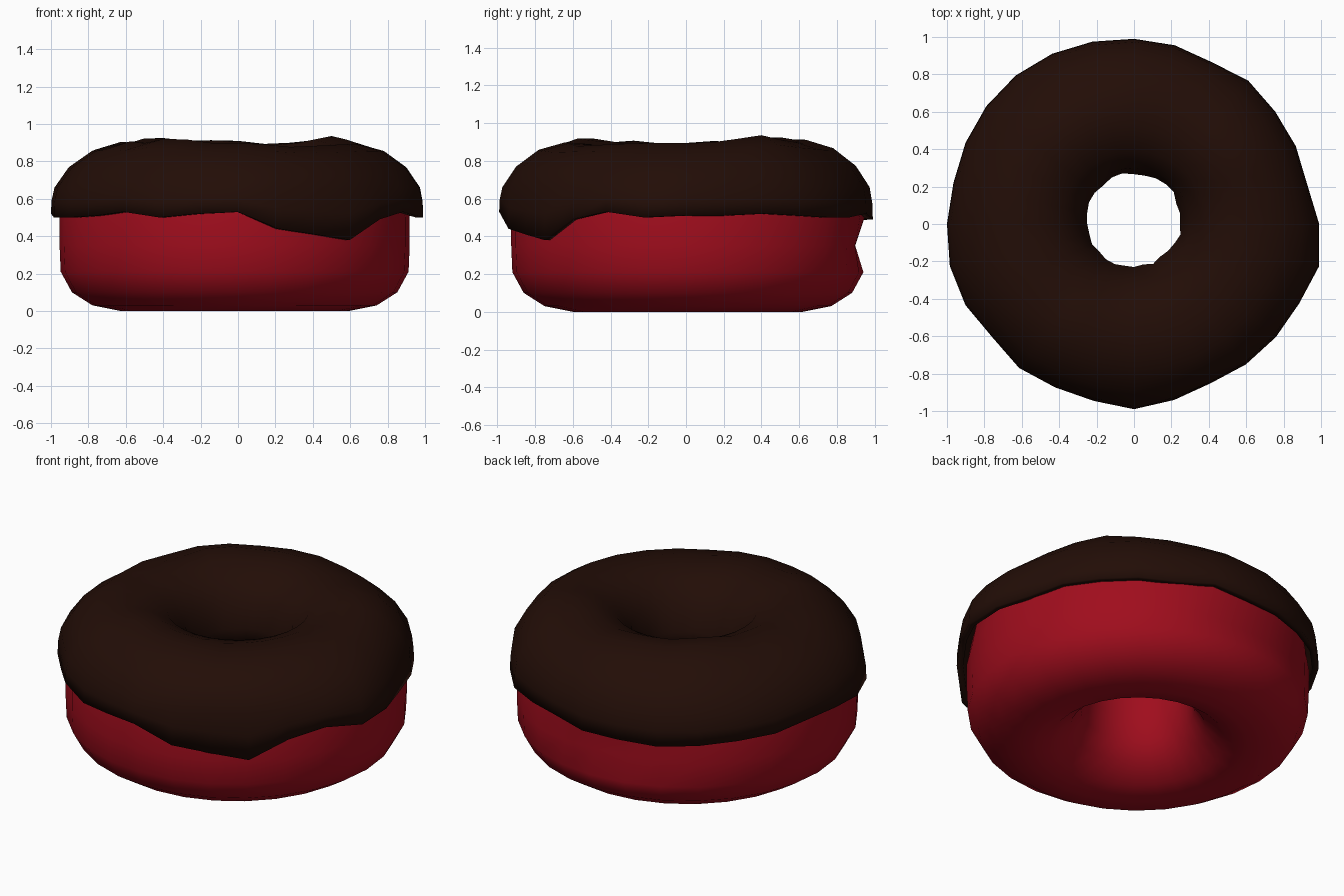
import bpy, bmesh, math, random

if "Cube" in bpy.data.objects:
    bpy.data.objects.remove(bpy.data.objects["Cube"])

random.seed(4)
SEG = 28


def material(name, color):
    m = bpy.data.materials.new(name)
    m.diffuse_color = (*color, 1)
    m.use_nodes = True
    m.node_tree.nodes["Principled BSDF"].inputs["Base Color"].default_value = m.diffuse_color
    return m


def ring_object(name, profile_at, closed, mat, dx=0.0, dy=0.0):
    """Sweep a (radius, z) profile that varies by segment around the z axis."""
    bm = bmesh.new()
    rows = []
    for i in range(SEG):
        a = 2 * math.pi * i / SEG
        rows.append([bm.verts.new((r * math.cos(a) + dx, r * math.sin(a) + dy, z))
                     for r, z in profile_at(i, math.degrees(a))])
    n = len(rows[0])
    for i in range(SEG):
        p, q = rows[i], rows[(i + 1) % SEG]
        for j in range(n if closed else n - 1):
            k = (j + 1) % n
            bm.faces.new((p[j], q[j], q[k], p[k]))
    bmesh.ops.recalc_face_normals(bm, faces=bm.faces)
    me = bpy.data.meshes.new(name)
    bm.to_mesh(me)
    bm.free()
    me.materials.append(mat)
    ob = bpy.data.objects.new(name, me)
    bpy.context.collection.objects.link(ob)
    bpy.ops.object.select_all(action='DESELECT')
    ob.select_set(True)
    bpy.context.view_layer.objects.active = ob
    bpy.ops.object.shade_smooth_by_angle(angle=math.radians(60))
    return ob


# Dough: rounded ring with a flat base and a dent pressed into the back
DOUGH = [(.61, 0), (.76, .03), (.87, .10), (.93, .21), (.936, .35), (.936, .5),
         (.91, .64), (.85, .74), (.75, .81), (.62, .85), (.5, .83), (.4, .77),
         (.33, .66), (.29, .52), (.29, .36), (.31, .22), (.37, .12), (.48, .03)]


def dough_profile(i, deg):
    dent = .05 * math.exp(-((deg - 98) / 24) ** 4)
    return [(r - dent if (r > .9 and z == .35) else r, z) for r, z in DOUGH]


ring_object("dough", dough_profile, True, material("red_dough", (.35, .004, .012)), -.018, .01)

# Icing: uneven shell with a wavy lower edge and one long drip at the front right
EDGE_R = [.99, .95, .96, .965, .98, .96, .98, .99, 1.0, 1.01, 1.015, 1.01, 1.0, .99,
          1.0, 1.01, 1.0, .97, .985, .97, .97, .99, .965, .945, .96, .97, .98, 1.015]
EDGE_Z = [.51, .51, .52, .51, .50, .50, .52, .49, .49, .48, .49, .50, .50, .52,
          .52, .50, .50, .51, .53, .50, .52, .53, .44, .41, .38, .49, .53, .50]


def icing_profile(i, deg):
    r, z = EDGE_R[i], EDGE_Z[i]
    d = r - .98
    bump = (.03 * math.exp(-((deg - 38) / 18) ** 2)
            + .022 * math.exp(-((deg - 128) / 24) ** 2)
            + .022 * math.exp(-((deg - 236) / 10) ** 2)
            - .02 * math.exp(-((deg - 308) / 22) ** 2))
    hole = .25 + .022 * math.sin(math.radians(deg)) + random.uniform(-.01, .01)
    top = bump + random.uniform(-.009, .009)
    return [(r, z), (r - .003, (z + .66) / 2), (.965 + d * .8, .66),
            (.895 + d * .5, .77 + top * .3), (.78, .86 + top * .7), (.64, .90 + top),
            (.51, .89 + top * .7), (.39, .84), (.30, .74), (hole, .60), (hole + .008, .48)]


icing = ring_object("icing", icing_profile, False, material("chocolate", (.016, .004, .002)))
thick = icing.modifiers.new("thickness", 'SOLIDIFY')
thick.thickness = .035
thick.offset = -1
